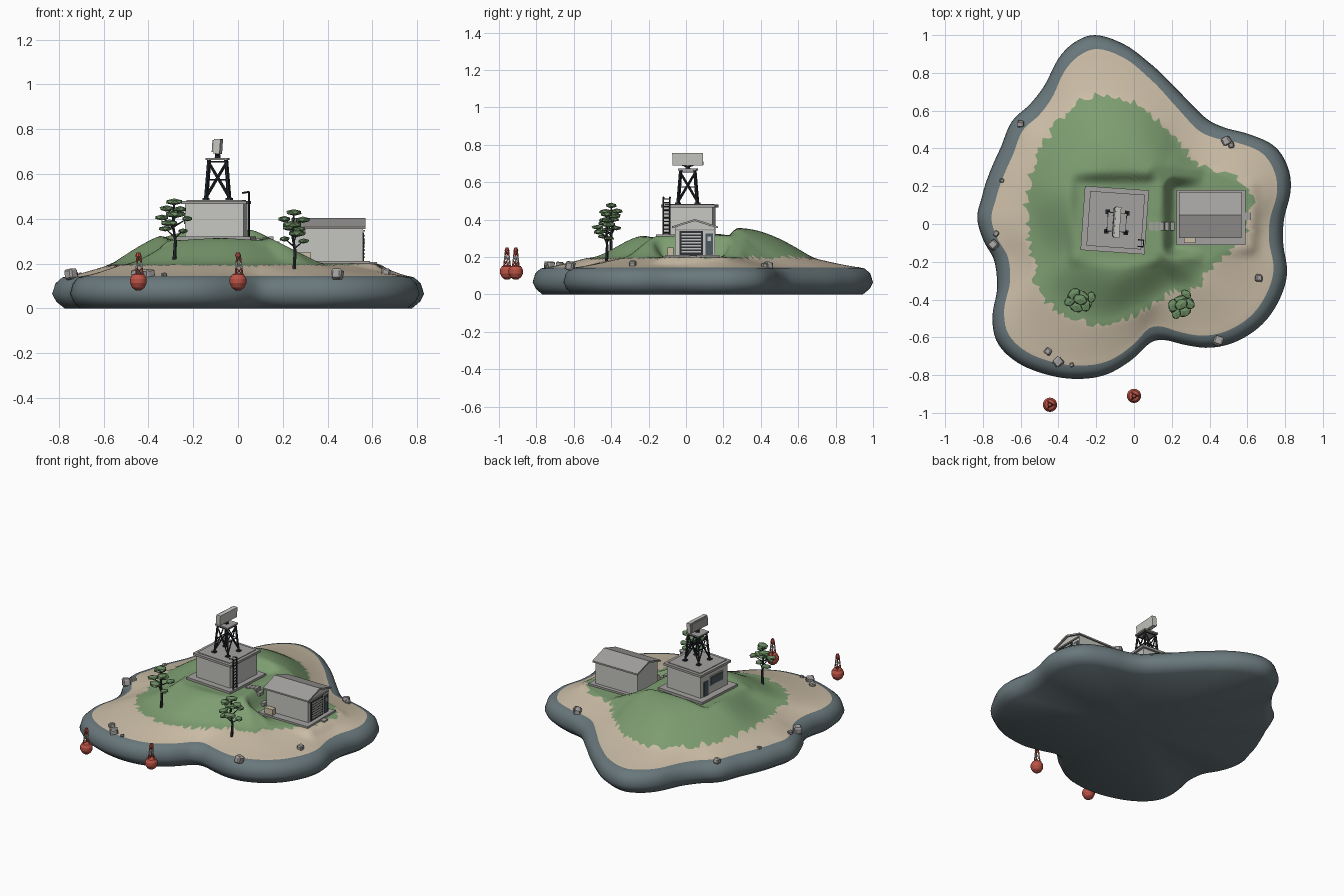
import bpy, bmesh, math, random
from mathutils import Matrix, Vector

if "Cube" in bpy.data.objects:
    bpy.data.objects.remove(bpy.data.objects["Cube"])

random.seed(4)


def mat(name, *rgb):
    m = bpy.data.materials.new(name)
    m.diffuse_color = (*rgb, 1)
    m.use_nodes = True
    m.node_tree.nodes["Principled BSDF"].inputs["Base Color"].default_value = m.diffuse_color
    return m


ROCK = mat("slate rock", .14, .185, .2)
SAND = mat("sand", .60, .51, .385)
GRASS = mat("grass", .205, .34, .165)
WALL = mat("pale concrete", .56, .56, .53)
ROOF = mat("grey concrete", .37, .36, .35)
DARK = mat("dark metal", .025, .03, .035)
RED = mat("buoy red", .50, .085, .06)
LEAF = mat("leaf green", .15, .27, .125)
WHITE = mat("off white", .72, .72, .69)
GLASS = mat("slate blue", .07, .10, .12)


# ---- small modelling helpers ----
def box(bm, x0, x1, y0, y1, z0, z1):
    m = Matrix.Translation(((x0 + x1) / 2, (y0 + y1) / 2, (z0 + z1) / 2))
    bmesh.ops.create_cube(bm, size=1, matrix=m @ Matrix.Diagonal((x1 - x0, y1 - y0, z1 - z0, 1)))


def tube(bm, p, q, r0, r1=None, n=6):
    p, q = Vector(p), Vector(q)
    m = Matrix.Translation((p + q) / 2) @ (q - p).to_track_quat('Z', 'Y').to_matrix().to_4x4()
    bmesh.ops.create_cone(bm, cap_ends=True, segments=n, radius1=r0,
                          radius2=r0 if r1 is None else r1, depth=(q - p).length, matrix=m)


def finish(name, bm, mats, frame=Matrix(), smooth=None):
    bmesh.ops.recalc_face_normals(bm, faces=bm.faces)
    me = bpy.data.meshes.new(name)
    bm.to_mesh(me)
    bm.free()
    for m in mats if isinstance(mats, list) else [mats]:
        me.materials.append(m)
    ob = bpy.data.objects.new(name, me)
    ob.matrix_world = frame
    bpy.context.collection.objects.link(ob)
    if smooth:
        bpy.ops.object.select_all(action='DESELECT')
        ob.select_set(True)
        bpy.context.view_layer.objects.active = ob
        bpy.ops.object.shade_smooth_by_angle(angle=math.radians(smooth))
    return ob


def boxes(name, m, *dims, frame=Matrix()):
    bm = bmesh.new()
    for d in dims:
        box(bm, *d)
    return finish(name, bm, m, frame)


def polar(points):
    """Smooth radius as a function of angle through outline points."""
    pr = sorted((math.atan2(y, x), math.hypot(x, y)) for x, y in points)
    tau = 2 * math.pi
    pr = [(a - tau, r) for a, r in pr[-2:]] + pr + [(a + tau, r) for a, r in pr[:2]]

    def radius(a):
        a = (a + math.pi) % tau - math.pi
        i = next((k for k in range(1, len(pr) - 2) if pr[k][0] <= a <= pr[k + 1][0]), 1)
        (a0, r0), (a1, r1), (a2, r2), (a3, r3) = pr[i - 1:i + 3]
        h, t = a2 - a1, (a - a1) / (a2 - a1)
        m1, m2 = (r2 - r0) / (a2 - a0) * h, (r3 - r1) / (a3 - a1) * h
        return ((2*t**3 - 3*t*t + 1) * r1 + (t**3 - 2*t*t + t) * m1
                + (3*t*t - 2*t**3) * r2 + (t**3 - t*t) * m2)
    return radius


shore = polar([(-.21, 1), (-.05, .95), (.085, .85), (.24, .7), (.375, .565), (.48, .51), (.61, .475),
               (.745, .41), (.815, .3), (.83, .185), (.795, .03), (.79, -.105), (.81, -.265),
               (.77, -.4), (.68, -.53), (.535, -.625), (.4, -.655), (.27, -.64), (.165, -.615),
               (.085, -.63), (-.02, -.725), (-.155, -.8), (-.31, -.82), (-.47, -.795),
               (-.63, -.725), (-.725, -.625), (-.75, -.5), (-.725, -.345), (-.74, -.195),
               (-.8, -.08), (-.83, .035), (-.805, .145), (-.71, .395), (-.645, .545),
               (-.55, .635), (-.47, .74), (-.39, .89), (-.31, .965)])
lawn = polar([(-.2, .68), (0, .64), (.14, .54), (.24, .42), (.37, .3), (.6, .2), (.61, 0), (.55, -.1),
              (.4, -.24), (.34, -.33), (.2, -.36), (0, -.48), (-.18, -.53), (-.36, -.48),
              (-.51, -.36), (-.53, -.2), (-.57, 0), (-.55, .25), (-.43, .5), (-.28, .66)])


def step(t):
    t = max(0, min(1, t))
    return t * t * (3 - 2 * t)


def height(x, y):
    """Ground height: beach slope, hill, and two levelled building sites."""
    a, r = math.atan2(y, x), math.hypot(x, y)
    g, s = lawn(a), shore(a) - .075
    if r >= g:
        z = .145 + .05 * max(0, (s - r) / (s - g)) ** 1.2
    else:
        f = min(1, (1 - r / g) / .6)
        w = step((y + .15) / .35)
        z = .195 + (.12 + .04 * w) * (w * math.sin(f * math.pi / 2) + (1 - w) * step(f))
        z = min(z, max(.2, .36 - (x - .05) * .5))
    for cx, cy, hx, hy, level, blend in ((-.1, .02, .19, .19, .305, .07), (.41, .035, .19, .15, .2, .07)):
        d = math.hypot(max(0, abs(x - cx) - hx), max(0, abs(y - cy) - hy))
        z += (level - z) * (1 - step(d / blend))
    return z


# ---- island: concentric rings, coloured by ring ----
N, NG, NS = 216, 30, 8
bm = bmesh.new()
rings, jag = [], [random.uniform(-.022, .022) for _ in range(N)]
for k in range(1, NG + NS + 6):
    ring = []
    for i in range(N):
        a = 2 * math.pi * i / N
        g, s = lawn(a) + jag[i], shore(a) - .075
        if k <= NG:
            r = g * k / NG if k == NG else lawn(a) * k / NG
        elif k <= NG + NS:
            r = g + (s - g) * (k - NG) / NS
        else:
            d, z = ((.045, .138), (.015, .112), (0, .065), (.018, .03), (.055, 0))[k - NG - NS - 1]
            r = shore(a) - d
        x, y = r * math.cos(a), r * math.sin(a)
        ring.append(bm.verts.new((x, y, height(x, y) if k <= NG + NS else z)))
    rings.append(ring)
top, bottom = bm.verts.new((0, 0, height(0, 0))), bm.verts.new((0, 0, 0))
for i in range(N):
    j = (i + 1) % N
    bm.faces.new((top, rings[0][i], rings[0][j])).material_index = 2
    bm.faces.new((bottom, rings[-1][j], rings[-1][i]))
    for k in range(len(rings) - 1):
        f = bm.faces.new((rings[k][i], rings[k + 1][i], rings[k + 1][j], rings[k][j]))
        f.material_index = 2 if k < NG - 1 else 1 if k < NG + NS - 1 else 0
finish("island", bm, [ROCK, SAND, GRASS], smooth=50)

# ---- radar station block, slightly turned ----
T = Matrix.Translation((-.097, .02, 0)) @ Matrix.Rotation(math.radians(-4), 4, 'Z')
boxes("station_pad", ROOF, (-.175, .165, -.17, .17, .29, .32), frame=T)
boxes("station_walls", WALL, (-.13, .13, -.13, .13, .31, .466), frame=T)
boxes("station_roof", ROOF, (-.145, .145, -.145, .145, .465, .48), (-.125, .125, -.125, .125, .47, .484), frame=T)
boxes("station_door", GLASS, (-.135, -.129, .06, .1, .32, .415), frame=T)
boxes("station_window_frame", ROOF, (-.135, -.129, -.085, .04, .37, .432), frame=T)
boxes("station_window", GLASS, (-.138, -.13, -.078, .033, .377, .425), frame=T)

bm = bmesh.new()
for y in (-.13, -.095):
    tube(bm, (.155, y, .31), (.155, y, .52), .004)
    tube(bm, (.155, y, .52), (.125, y, .515), .004)
for i in range(10):
    tube(bm, (.155, -.13, .33 + i * .02), (.155, -.095, .33 + i * .02), .003)
finish("ladder", bm, DARK, T)

# ---- lattice mast ----
M = T @ Matrix.Translation((.007, -.01, 0))
corner = ((1, 1), (-1, 1), (-1, -1), (1, -1))
bm = bmesh.new()
for i, (sx, sy) in enumerate(corner):
    ex, ey = corner[(i + 1) % 4]
    at = lambda cx, cy, t: (cx * (.052 - .014 * t), cy * (.052 - .014 * t), .484 + .18 * t)
    tube(bm, at(sx, sy, 0), at(sx, sy, 1), .0065)
    box(bm, sx*.052 - .012, sx*.052 + .012, sy*.052 - .012, sy*.052 + .012, .483, .492)
    tube(bm, at(sx, sy, .08), at(ex, ey, .92), .004)
    tube(bm, at(ex, ey, .08), at(sx, sy, .92), .004)
    for t in (.5, .95):
        tube(bm, at(sx, sy, t), at(ex, ey, t), .0035)
tube(bm, (0, 0, .67), (0, 0, .7), .014, .01, 10)
for s in (-1, 1):
    tube(bm, (0, 0, .68), (0, s * .045, .7), .005)
finish("mast", bm, DARK, M)
boxes("mast_platform", ROOF, (-.05, .05, -.05, .05, .663, .672), frame=M)
A = M @ Matrix.Translation((0, 0, .722)) @ Matrix.Rotation(math.radians(4), 4, 'Y')
boxes("radar_panel", WALL, (-.012, .016, -.082, .082, -.032, .034), frame=A)
boxes("radar_panel_back", ROOF, (-.02, -.012, -.076, .076, -.026, .028), frame=A)


# ---- shed ----
def prism(name, profile, x0, x1, m):
    bm = bmesh.new()
    f = bm.faces.new([bm.verts.new((x0, y, z)) for y, z in profile])
    ex = bmesh.ops.extrude_face_region(bm, geom=[f])
    bmesh.ops.translate(bm, vec=(x1 - x0, 0, 0), verts=[v for v in ex['geom'] if isinstance(v, bmesh.types.BMVert)])
    finish(name, bm, m)


boxes("shed_pad", ROOF, (.225, .59, -.11, .18, .18, .212))
prism("shed_walls", [(-.06, .2), (.155, .2), (.155, .358), (.047, .393), (-.06, .358)], .25, .558, WALL)
prism("shed_roof", [(-.075, .354), (.047, .392), (.17, .354), (.17, .364), (.047, .403), (-.075, .364)],
      .238, .57, ROOF)
boxes("shed_gate", DARK, (.557, .562, -.035, .09, .212, .338))
boxes("gate_slats", WALL, *[(.56, .566, -.025, .08, .224 + i * .016, .232 + i * .016) for i in range(7)])
boxes("gate_lintel", ROOF, (.557, .566, -.055, .15, .342, .35))
boxes("shed_side_door", GLASS, (.557, .563, .104, .144, .212, .325))
boxes("side_door_pane", WALL, (.561, .566, .115, .133, .285, .31))
boxes("doorstep", ROOF, (.585, .62, .02, .06, .19, .207))
boxes("crate", SAND, (.265, .325, -.1, -.068, .21, .25))
boxes("path_stones", ROOF, *[(x, x + .022, -.035, .01, height(x, 0) - .015, height(x, 0) + .006)
                             for x in (.08, .108, .136, .164, .192)])

# ---- pines with flat leaf pads ----
pads = ((0, .255, .042), (-.04, .225, .04), (.035, .222, .04), (.0, .2, .05), (-.05, .185, .036),
        (.052, .18, .034), (-.01, .16, .045), (-.045, .135, .034), (.045, .125, .032))
for n, (tx, ty, k, turn) in enumerate(((-.285, -.4, 1, -.3), (.25, -.425, .98, .6))):
    F = Matrix.Translation((tx, ty, height(tx, ty))) @ Matrix.Rotation(turn, 4, 'Z') @ Matrix.Scale(k, 4)
    bm, trunk = bmesh.new(), [(0, 0, -.02), (.006, 0, .08), (-.008, .004, .16), (0, 0, .25)]
    for p, q, r in zip(trunk, trunk[1:], (.009, .007, .005)):
        tube(bm, p, q, r, r * .8)
    leaves = bmesh.new()
    for i, (x, z, r) in enumerate(pads):
        y = (0, .02, -.02, .015, -.025, .03, -.04, .01, -.012)[i]
        tube(bm, (0, 0, z - .035), (x, y, z), .004, .002)
        m = Matrix.Translation((x, y, z)) @ Matrix.Rotation(i, 4, 'Z') @ Matrix.Diagonal((1, .75, .36, 1))
        bmesh.ops.create_icosphere(leaves, subdivisions=1, radius=r, matrix=m)
    finish(f"tree_trunk_{n}", bm, DARK, F)
    finish(f"tree_leaves_{n}", leaves, LEAF, F)

# ---- buoys ----
for n, (bx, by) in enumerate(((-.445, -.957), (0, -.91))):
    F = Matrix.Translation((bx, by, 0))
    bm = bmesh.new()
    prof = ((.012, .08), (.028, .092), (.038, .112), (.038, .132), (.028, .15), (.014, .156))
    for (r0, z0), (r1, z1) in zip(prof, prof[1:]):
        tube(bm, (0, 0, z0), (0, 0, z1), r0, r1, 14)
    finish(f"buoy_float_{n}", bm, RED, F, 40)
    for name, m, cuts in (("red_frame", RED, ((0, .35), (.65, 1))), ("white_frame", WHITE, ((.35, .65),))):
        bm = bmesh.new()
        for t0, t1 in cuts:
            for i in range(3):
                p = [((.02 - .011*t) * math.cos(b), (.02 - .011*t) * math.sin(b), .15 + .085*t)
                     for t, b in ((t0, i * 2.094), (t1, i * 2.094), (t1, (i + 1) * 2.094))]
                tube(bm, p[0], p[1], .004)
                tube(bm, p[0], p[2], .0025)
        if m is RED:
            tube(bm, (0, 0, .232), (0, 0, .25), .014, .008, 8)
        finish(f"buoy_{name}_{n}", bm, m, F)

# ---- boulders along the shore ----
for n, (x, y, r) in enumerate(((-.6, .53, .02), (-.7, .23, .012), (-.73, -.05, .017), (-.745, -.11, .027),
                               (.49, .44, .026), (.515, .42, .018), (.66, -.285, .022), (.445, -.62, .027),
                               (-.455, -.675, .02), (-.4, -.73, .028), (-.33, -.745, .012))):
    bm = bmesh.new()
    bmesh.ops.create_cube(bm, size=1.7 * r)
    bmesh.ops.bevel(bm, geom=bm.edges[:], offset=r * .3, segments=1, affect='EDGES')
    for v in bm.verts:
        v.co *= random.uniform(.88, 1.1)
    F = Matrix.Translation((x, y, height(x, y) + r * .25)) @ Matrix.Rotation(n * 1.3, 4, 'Z')
    finish(f"boulder_{n}", bm, ROOF, F @ Matrix.Rotation(.15, 4, 'X'))
